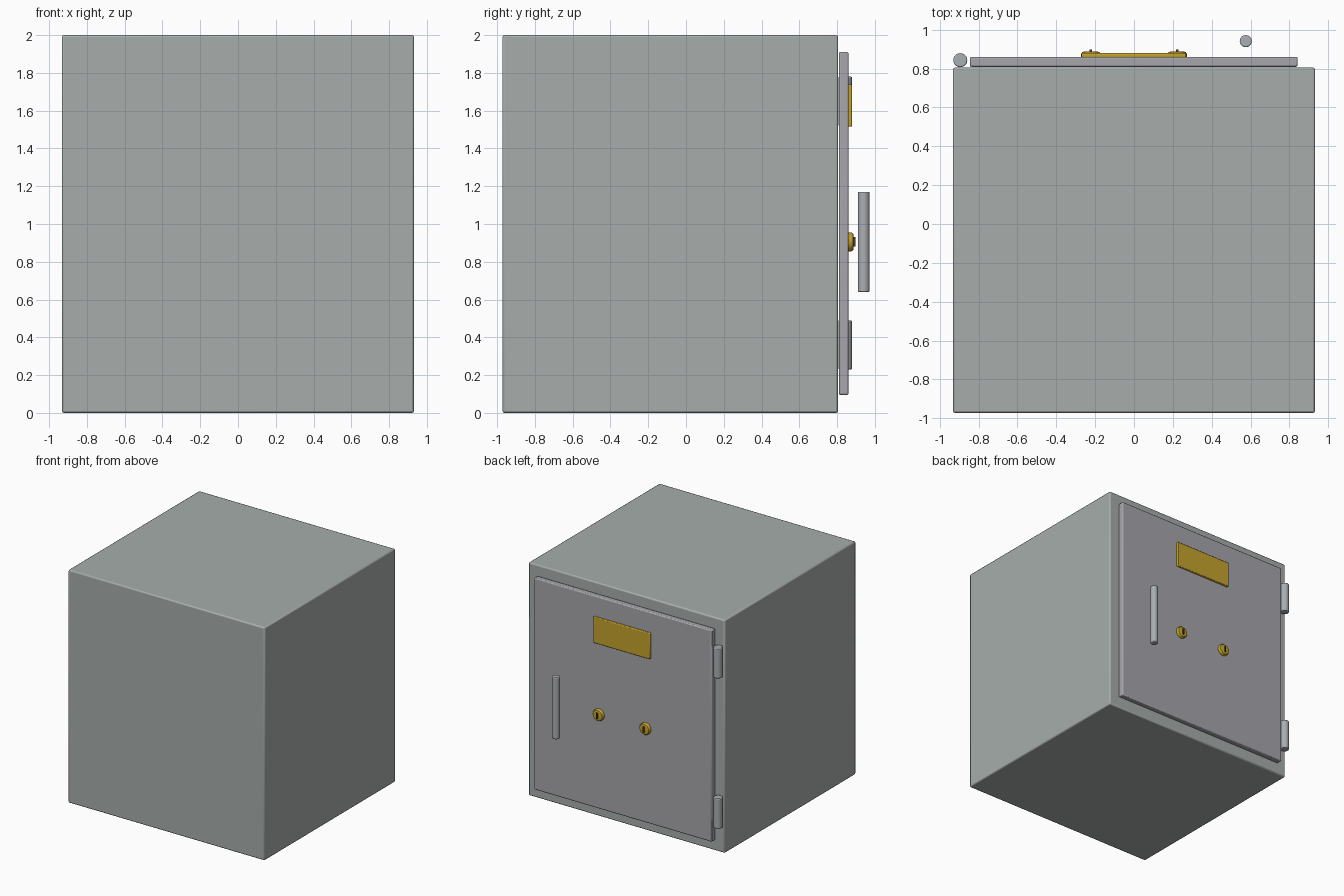
import bpy, bmesh
from math import radians, pi, cos, sin

if "Cube" in bpy.data.objects:
    bpy.data.objects.remove(bpy.data.objects["Cube"])


def material(name, color):
    m = bpy.data.materials.new(name)
    m.diffuse_color = color
    m.use_nodes = True
    m.node_tree.nodes["Principled BSDF"].inputs["Base Color"].default_value = m.diffuse_color
    return m


body_grey = material("body_grey", (0.385, 0.42, 0.41, 1))
door_grey = material("door_grey", (0.385, 0.385, 0.415, 1))
steel = material("steel", (0.40, 0.42, 0.45, 1))
brass = material("brass", (0.56, 0.365, 0.025, 1))
dark = material("keyhole_dark", (0.08, 0.05, 0.02, 1))


def finish(ob, name, mat, bevel=0, segments=2):
    ob.name = name
    ob.data.materials.append(mat)
    if bevel:
        b = ob.modifiers.new("bevel", 'BEVEL')
        b.width, b.segments = bevel, segments
        b.limit_method, b.angle_limit = 'ANGLE', radians(40)
    bpy.ops.object.shade_smooth_by_angle(angle=radians(35))
    return ob


def box(name, lo, hi, mat, bevel=0, segments=2):
    bpy.ops.mesh.primitive_cube_add(size=1, location=[(a + b) / 2 for a, b in zip(lo, hi)])
    ob = bpy.context.object
    ob.scale = [b - a for a, b in zip(lo, hi)]
    bpy.ops.object.transform_apply(location=False, rotation=False, scale=True)
    return finish(ob, name, mat, bevel, segments)


def rod(name, x, y, z0, z1, r):
    bpy.ops.mesh.primitive_cylinder_add(vertices=32, radius=r, depth=z1 - z0,
                                        location=(x, y, (z0 + z1) / 2))
    return finish(bpy.context.object, name, steel, bevel=0.006)


def lathe_y(name, x, z, profile, mat, n=32):
    """Closed turned solid facing +y, from (radius, y) rings."""
    bm = bmesh.new()
    rings = [[bm.verts.new((x + r * cos(2 * pi * i / n), y, z + r * sin(2 * pi * i / n)))
              for i in range(n)] for r, y in profile]
    for a, b in zip(rings, rings[1:]):
        for i in range(n):
            j = (i + 1) % n
            bm.faces.new((a[i], a[j], b[j], b[i]))
    bm.faces.new(rings[0])
    bm.faces.new(rings[-1])
    bmesh.ops.recalc_face_normals(bm, faces=bm.faces)
    me = bpy.data.meshes.new(name)
    bm.to_mesh(me)
    bm.free()
    ob = bpy.data.objects.new(name, me)
    bpy.context.collection.objects.link(ob)
    bpy.ops.object.select_all(action='DESELECT')
    bpy.context.view_layer.objects.active = ob
    ob.select_set(True)
    return finish(ob, name, mat)


# Safe body and door slab
box("safe_body", (-0.932, -0.972, 0), (0.932, 0.805, 2), body_grey, bevel=0.011)
box("door", (-0.845, 0.809, 0.095), (0.842, 0.86, 1.91), door_grey, bevel=0.008)

# Hinge barrels and upright pull bar
for label, z in (("lower", 0.23), ("upper", 1.52)):
    rod(label + "_hinge", -0.894, 0.843, z, z + 0.26, 0.036)
rod("handle", 0.575, 0.941, 0.64, 1.17, 0.031)

# Brass plate
box("plate", (-0.27, 0.855, 1.515), (0.268, 0.879, 1.738), brass, bevel=0.006)

# Two key locks with raised slots
for label, x in (("left", -0.222), ("right", 0.222)):
    lathe_y(label + "_lock", x, 0.905,
            [(0.05, 0.855), (0.05, 0.876), (0.044, 0.885), (0.03, 0.888)], brass)
    box(label + "_keyhole", (x - 0.006, 0.88, 0.88), (x + 0.006, 0.897, 0.93), dark)
